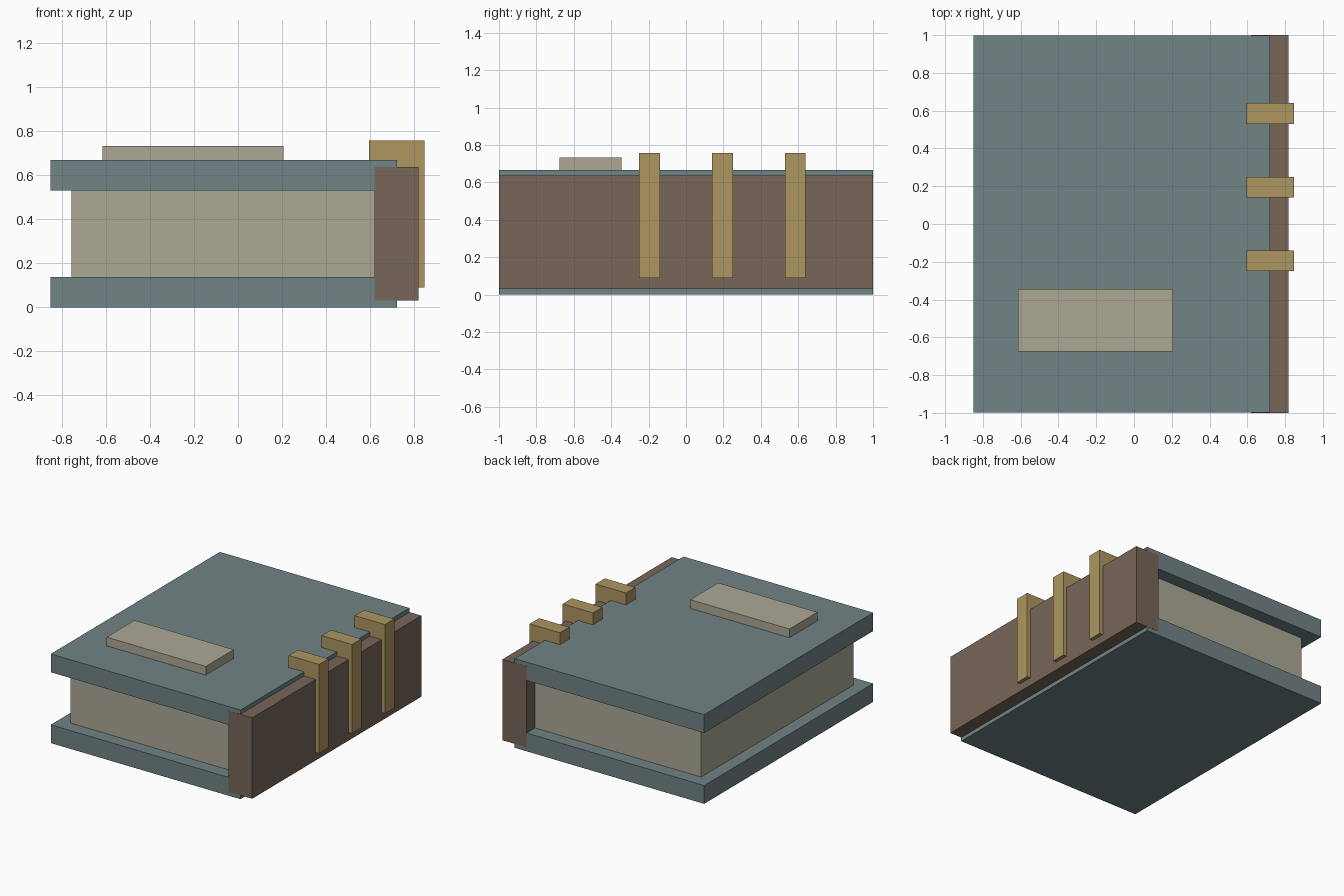
import bpy
import bmesh
from mathutils import Vector

cube = bpy.data.objects.get("Cube")
if cube:
    bpy.data.objects.remove(cube, do_unlink=True)


def material(name, *srgb):
    """One flat colour, given as 0-255 sRGB and stored as linear."""
    rgb = [((c / 255 + 0.055) / 1.055) ** 2.4 for c in srgb]
    mat = bpy.data.materials.new(name)
    mat.use_nodes = True
    mat.diffuse_color = (*rgb, 1)
    shader = next(n for n in mat.node_tree.nodes if n.type == "BSDF_PRINCIPLED")
    shader.inputs["Base Color"].default_value = (*rgb, 1)
    return mat


def box(name, mat, x, y, z):
    """Box spanning the given (low, high) range on each axis."""
    low, high = map(Vector, zip(x, y, z))
    bm = bmesh.new()
    bmesh.ops.create_cube(bm, size=1)
    for v in bm.verts:
        v.co = (low + high) / 2 + v.co * (high - low)
    mesh = bpy.data.meshes.new(name)
    bm.to_mesh(mesh)
    bm.free()
    mesh.materials.append(mat)
    obj = bpy.data.objects.new(name, mesh)
    bpy.context.collection.objects.link(obj)
    return obj


slate = material("slate_cover", 113, 131, 133)
paper = material("aged_paper", 172, 169, 149)
leather = material("brown_leather", 119, 102, 88)
brass = material("dull_brass", 173, 151, 97)

# Two cover boards with the page block between them
for name, base in (("bottom_cover", 0), ("top_cover", 0.53)):
    box(name, slate, (-0.85, 0.72), (-0.999, 0.999), (base, base + 0.137))
box("page_block", paper, (-0.755, 0.64), (-0.9, 0.9), (0.13, 0.54))

# Spine, wrapping the board edges
box("spine", leather, (0.62, 0.818), (-1, 1), (0.03, 0.636))

# Raised bands over the spine
for i, y in enumerate((-0.195, 0.195, 0.585)):
    box(f"spine_band_{i + 1}", brass, (0.595, 0.846), (y - 0.055, y + 0.055), (0.09, 0.756))

# Blank title plate on the top cover
box("title_plate", paper, (-0.615, 0.206), (-0.675, -0.345), (0.66, 0.732))
